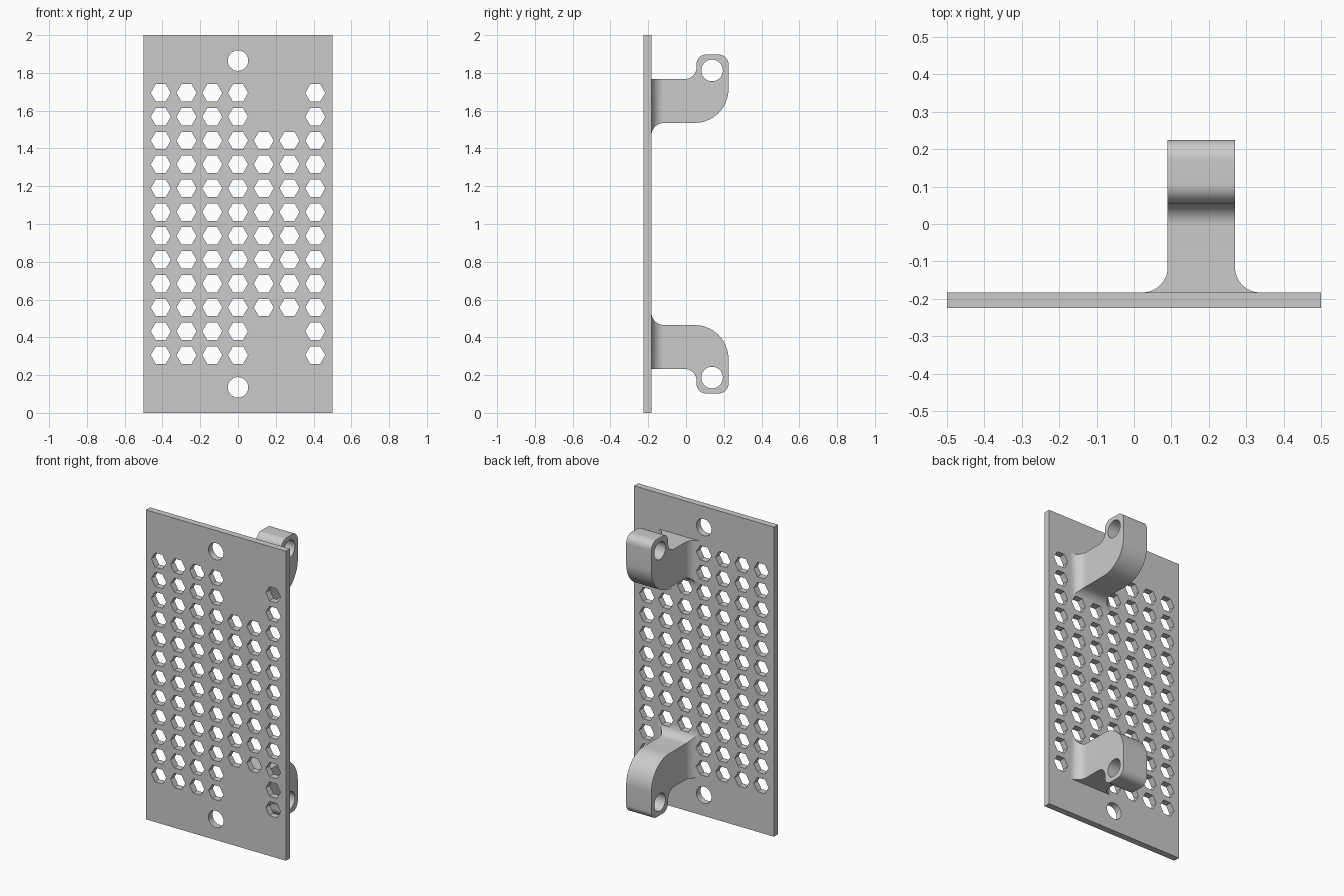
import bpy
import bmesh
import math
from mathutils import Vector

if "Cube" in bpy.data.objects:
    bpy.data.objects.remove(bpy.data.objects["Cube"], do_unlink=True)

GREY = bpy.data.materials.new("plain_grey")
GREY.use_nodes = True
GREY.diffuse_color = (0.6, 0.6, 0.6, 1)
GREY.node_tree.nodes["Principled BSDF"].inputs["Base Color"].default_value = (0.6, 0.6, 0.6, 1)

FRONT, BACK = -0.225, -0.183      # plate faces
ARM_L, ARM_R = 0.09, 0.27         # arm sides
FILLET = 0.067


def arc(cx, cy, r, start, end, n=14):
    """Points along an arc, angles in degrees."""
    angles = [math.radians(start + (end - start) * i / n) for i in range(n + 1)]
    return [(cx + r * math.cos(a), cy + r * math.sin(a)) for a in angles]


def circle(cx, cy, r, n):
    return arc(cx, cy, r, 0, 360, n)[:-1]


def prisms(name, outlines, axis, low, high):
    """Extrude each 2D outline along the axis, all in one object."""
    place = {"x": lambda a, b: (low, a, b),
             "y": lambda a, b: (a, low, b),
             "z": lambda a, b: (a, b, low)}[axis]
    shift = Vector([high - low if axis == k else 0 for k in "xyz"])
    bm = bmesh.new()
    for outline in outlines:
        base = bm.faces.new([bm.verts.new(place(a, b)) for a, b in outline])
        new = bmesh.ops.extrude_face_region(bm, geom=[base], use_keep_orig=True)
        moved = [g for g in new["geom"] if isinstance(g, bmesh.types.BMVert)]
        bmesh.ops.translate(bm, verts=moved, vec=shift)
    bmesh.ops.recalc_face_normals(bm, faces=bm.faces[:])
    mesh = bpy.data.meshes.new(name)
    bm.to_mesh(mesh)
    bm.free()
    mesh.materials.append(GREY)
    ob = bpy.data.objects.new(name, mesh)
    bpy.context.collection.objects.link(ob)
    return ob


def select(ob):
    bpy.ops.object.select_all(action="DESELECT")
    ob.select_set(True)
    bpy.context.view_layer.objects.active = ob


def combine(ob, other, operation, remove=True):
    mod = ob.modifiers.new("cut", "BOOLEAN")
    mod.operation = operation
    mod.solver = "EXACT"
    mod.object = other
    select(ob)
    bpy.ops.object.modifier_apply(modifier=mod.name)
    if remove:
        bpy.data.objects.remove(other, do_unlink=True)


# Hexagonal vents, leaving solid areas behind the arms, and two screw holes
holes = []
for col in range(7):
    for row in range(12):
        if col in (4, 5) and (row < 2 or row > 9):
            continue
        holes.append(circle((col - 3) * 0.1363, 1 + (row - 5.5) * 0.1262, 0.053, 6))
holes += [circle(0, z, 0.054, 40) for z in (0.135, 1.865)]
hole_cutter = prisms("hole_cutter", holes, "y", FRONT - 0.1, BACK + 0.08)
hole_cutter.hide_render = True

# Flat plate
plate = prisms("vent_plate", [[(-0.5, 0), (0.5, 0), (0.5, 2), (-0.5, 2)]], "y", FRONT, BACK)
combine(plate, hole_cutter, "DIFFERENCE", remove=False)

# Side profile of the upper arm, as (y, z)
side = (arc(BACK + FILLET, 1.535 - FILLET, FILLET, 180, 90)
        + arc(0.045, 1.715, 0.18, -90, 0, 24)
        + arc(0.173, 1.845, 0.052, 0, 90)
        + arc(0.107, 1.845, 0.052, 90, 180)
        + arc(-0.005, 1.828, 0.06, 0, -90)
        + [(BACK, 1.768)])

# Plan of the arm with flared root, as (x, y)
plan = (arc(ARM_L - FILLET, BACK + FILLET, FILLET, -90, 0)
        + [(ARM_L, 0.4), (ARM_R, 0.4)]
        + arc(ARM_R + FILLET, BACK + FILLET, FILLET, 180, 270))

# Arms, the lower one mirrored
for name, flip in (("upper_arm", False), ("lower_arm", True)):
    def mirror(z):
        return 2 - z if flip else z
    arm = prisms(name, [[(y, mirror(z)) for y, z in side]], "x", -0.1, 0.5)
    combine(arm, prisms("plan_cutter", [plan], "z", -0.2, 2.2), "INTERSECT")
    bore = circle(0.138, mirror(1.813), 0.057, 40)
    combine(arm, prisms("bore_cutter", [bore], "x", -0.2, 0.6), "DIFFERENCE")
    combine(arm, hole_cutter, "DIFFERENCE", remove=False)
    select(arm)
    bpy.ops.object.shade_smooth_by_angle(angle=math.radians(30))

select(plate)
bpy.ops.object.shade_smooth_by_angle(angle=math.radians(30))
bpy.data.objects.remove(hole_cutter, do_unlink=True)
